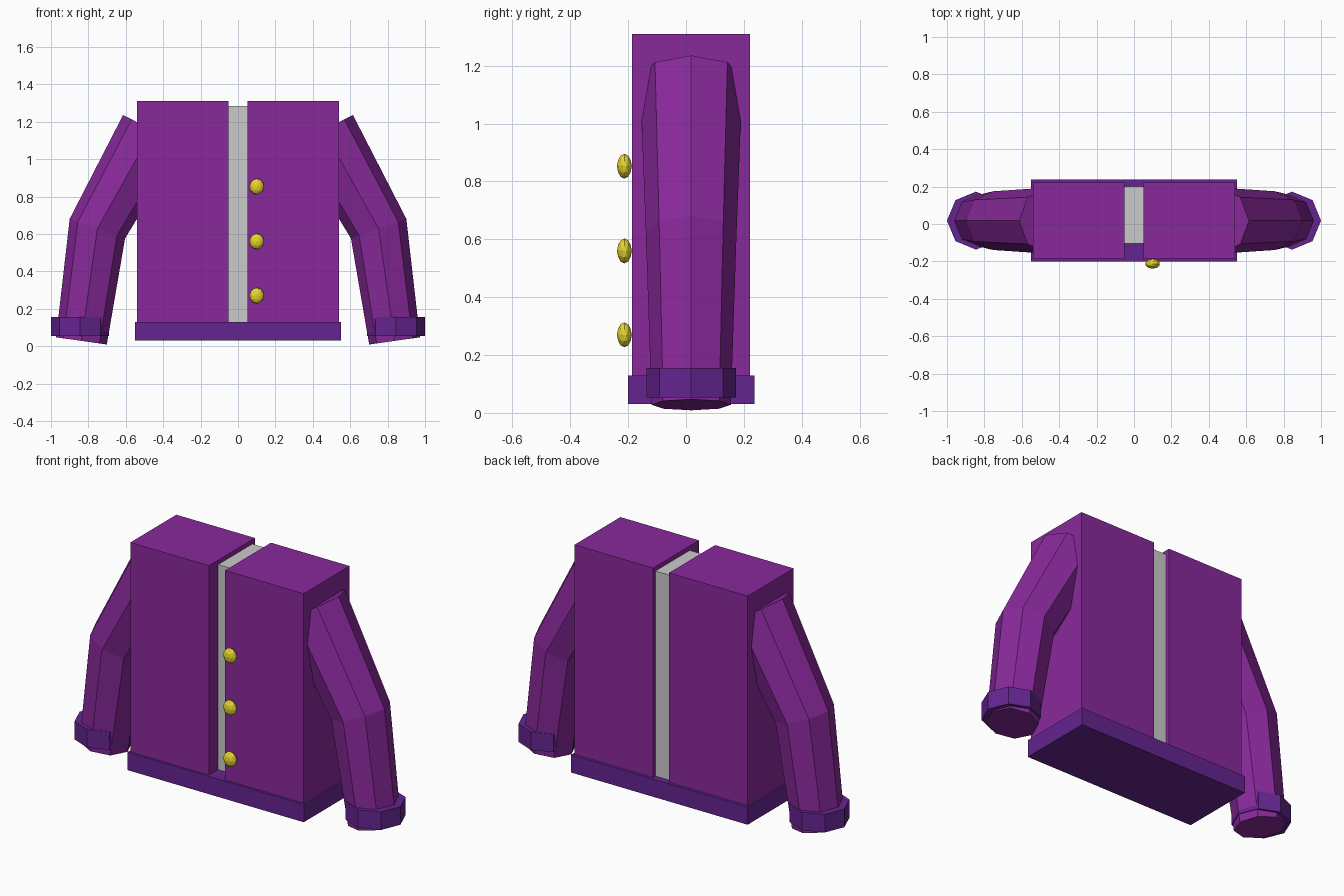
import bpy, bmesh, math
from mathutils import Vector

if "Cube" in bpy.data.objects:
    bpy.data.objects.remove(bpy.data.objects["Cube"])

CY = 0.018  # depth centre of the garment


def material(name, rgb):
    m = bpy.data.materials.new(name)
    m.diffuse_color = (*rgb, 1)
    m.use_nodes = True
    m.node_tree.nodes["Principled BSDF"].inputs["Base Color"].default_value = m.diffuse_color
    return m


PURPLE = material("purple", (0.25, 0.022, 0.33))
VIOLET = material("violet", (0.13, 0.018, 0.28))
YELLOW = material("yellow", (0.80, 0.66, 0.03))
WHITE = material("white", (0.68, 0.68, 0.68))


def finish(name, bm, mat):
    bmesh.ops.recalc_face_normals(bm, faces=bm.faces)
    me = bpy.data.meshes.new(name)
    bm.to_mesh(me)
    bm.free()
    me.materials.append(mat)
    ob = bpy.data.objects.new(name, me)
    bpy.context.collection.objects.link(ob)
    return ob


def box(name, lo, hi, mat):
    bm = bmesh.new()
    bmesh.ops.create_cube(bm, size=1)
    for v in bm.verts:
        v.co = [(a + b) / 2 + c * (b - a) for a, b, c in zip(lo, hi, v.co)]
    return finish(name, bm, mat)


def tube(name, rings, mat, sides=8):
    """Capped tube in the xz plane; each ring is (x, z, radius, tilt)."""
    bm = bmesh.new()
    loops = []
    for x, z, r, tilt in rings:
        across = Vector((math.cos(tilt), 0, math.sin(tilt)))
        loop = []
        for i in range(sides):
            a = math.tau * i / sides
            loop.append(bm.verts.new(Vector((x, CY, z)) + across * r * math.cos(a)
                                     + Vector((0, r * math.sin(a), 0))))
        loops.append(loop)
    for a, b in zip(loops, loops[1:]):
        for i in range(sides):
            j = (i + 1) % sides
            bm.faces.new((a[i], a[j], b[j], b[i]))
    bm.faces.new(loops[0])
    bm.faces.new(loops[-1])
    return finish(name, bm, mat)


# Torso: two panels, the shirt between them, and the hem band
for side, s in (("left", 1), ("right", -1)):
    x0, x1 = sorted((0.05 * s, 0.54 * s))
    box(f"{side}_panel", (x0, -0.187, 0.04), (x1, 0.222, 1.31), PURPLE)
box("shirt", (-0.06, -0.105, 0.10), (0.06, 0.20, 1.285), WHITE)
box("hem", (-0.55, -0.20, 0.03), (0.55, 0.237, 0.13), VIOLET)

# Sleeves with cuffs
for side, s in (("left", 1), ("right", -1)):
    tube(f"{side}_sleeve", [(0.457 * s, 1.155, 0.177, 0.474 * s),
                            (0.752 * s, 0.628, 0.157, 0.34 * s),
                            (0.837 * s, 0.028, 0.137, 0.14 * s)], PURPLE)
    tube(f"{side}_cuff", [(0.845 * s, 0.155, 0.155, 0),
                          (0.845 * s, 0.053, 0.155, 0)], VIOLET)

# Buttons
for n, z in enumerate((0.27, 0.56, 0.853), 1):
    bm = bmesh.new()
    bmesh.ops.create_icosphere(bm, subdivisions=2, radius=0.043)
    for v in bm.verts:
        v.co = (v.co.x * 0.92 + 0.10, v.co.y * 0.6 - 0.213, v.co.z + z)
    finish(f"button_{n}", bm, YELLOW)
